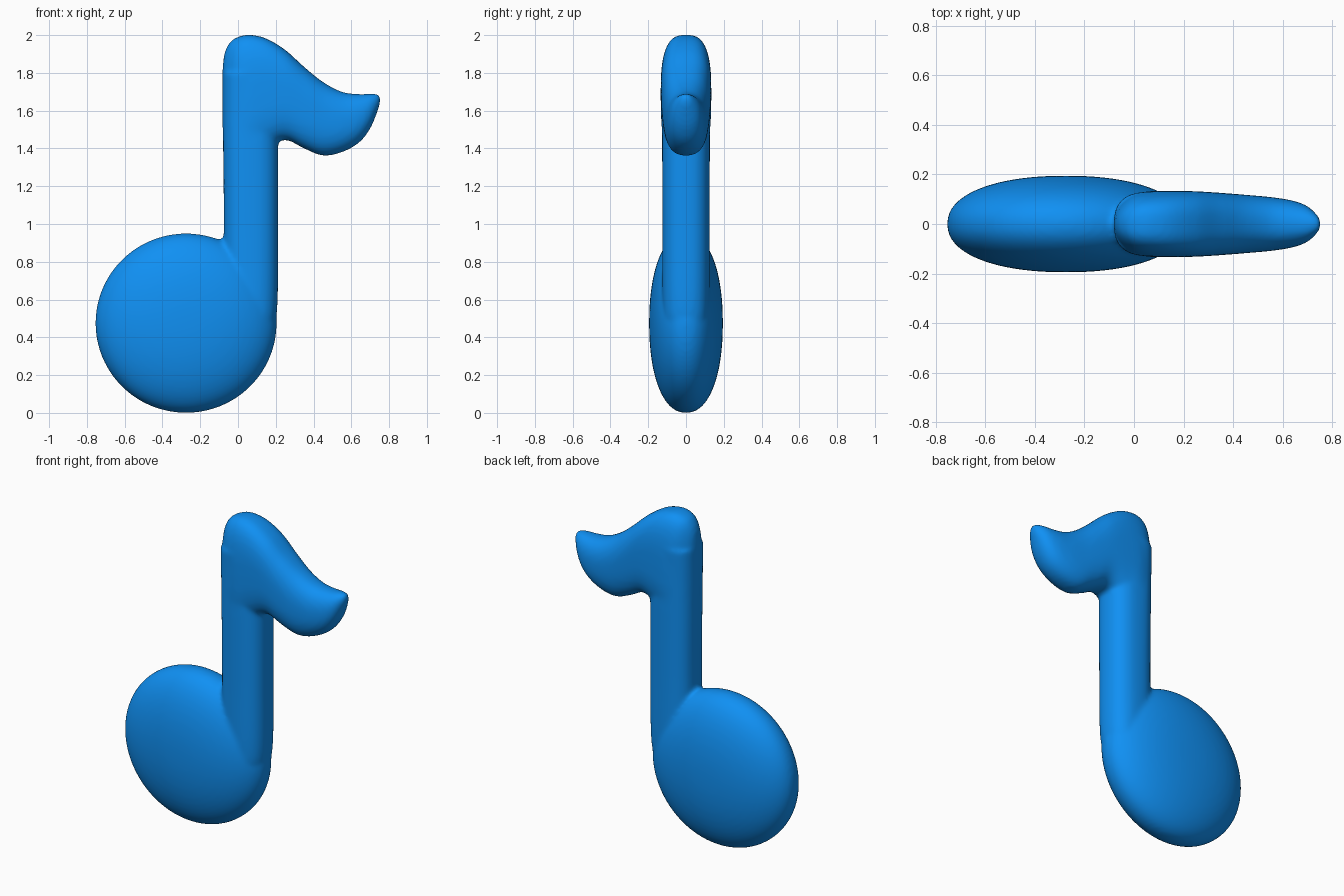
import bpy, bmesh
from math import cos, sin, pi, hypot, copysign

if "Cube" in bpy.data.objects:
    bpy.data.objects.remove(bpy.data.objects["Cube"])

SIDES = 48


def sgn_pow(v, p):
    return copysign(abs(v) ** p, v)


def smooth_rows(rows, steps=6):
    """Catmull-Rom interpolation between section rows."""
    out = []
    for i in range(len(rows) - 1):
        a, b = rows[max(i - 1, 0)], rows[i]
        c, d = rows[i + 1], rows[min(i + 2, len(rows) - 1)]
        for s in range(steps):
            t = s / steps
            out.append([0.5 * (2 * q + (r - p) * t + (2 * p - 5 * q + 4 * r - w) * t * t
                               + (3 * q - p - 3 * r + w) * t ** 3)
                        for p, q, r, w in zip(a, b, c, d)])
    return out + [list(rows[-1])]


def loft(bm, rows, place):
    """Skin rounded sections: (position, low, high, half depth, exponent)."""
    rings = []
    for pos, lo, hi, depth, n in smooth_rows(rows):
        mid, half = (lo + hi) / 2, (hi - lo) / 2
        ring = []
        for k in range(SIDES):
            a = 2 * pi * k / SIDES
            u = mid + half * sgn_pow(cos(a), 2 / n)
            ring.append(bm.verts.new(place(pos, u, depth * sgn_pow(sin(a), 2 / n))))
        rings.append(ring)
    for r0, r1 in zip(rings, rings[1:]):
        for k in range(SIDES):
            j = (k + 1) % SIDES
            bm.faces.new((r0[k], r0[j], r1[j], r1[k]))
    bm.faces.new(rings[0][::-1])
    bm.faces.new(rings[-1])


bm = bmesh.new()

# Round note head: a circular, puffed disc
head = bmesh.ops.create_uvsphere(bm, u_segments=64, v_segments=48, radius=1)["verts"]
for v in head:
    r = min(hypot(v.co.x, v.co.z), 1)
    y = copysign((1 - r ** 2.2) ** 0.45, v.co.y) * 0.195
    v.co = (-0.275 + 0.48 * v.co.x, y, 0.475 + 0.475 * v.co.z)

# Stem, tapering into the head
loft(bm, [(0.15, -0.05, 0.05, 0.05, 2), (0.30, -0.07, 0.14, 0.085, 2.1),
          (0.45, -0.08, 0.19, 0.115, 2.3), (0.60, -0.08, 0.21, 0.125, 2.4),
          (1.00, -0.075, 0.212, 0.125, 2.5), (1.50, -0.08, 0.212, 0.127, 2.5),
          (1.80, -0.082, 0.20, 0.130, 2.5)],
     lambda z, x, y: (x, y, z))

# Curved flag, including the rounded top of the stem
loft(bm, [(-0.082, 1.50, 1.83, 0.02, 2.5), (-0.07, 1.42, 1.91, 0.06, 2.6),
          (-0.04, 1.35, 1.965, 0.095, 2.8), (0.00, 1.32, 1.99, 0.12, 3),
          (0.06, 1.32, 2.002, 0.132, 3), (0.15, 1.40, 1.982, 0.134, 3),
          (0.25, 1.445, 1.922, 0.132, 2.9), (0.35, 1.40, 1.832, 0.126, 2.7),
          (0.45, 1.362, 1.752, 0.118, 2.5), (0.55, 1.380, 1.700, 0.109, 2.4),
          (0.64, 1.430, 1.688, 0.095, 2.3), (0.70, 1.505, 1.690, 0.073, 2.2),
          (0.74, 1.600, 1.690, 0.038, 2), (0.755, 1.650, 1.675, 0.012, 2)],
     lambda x, z, y: (x, y, z))

bmesh.ops.recalc_face_normals(bm, faces=bm.faces)
mesh = bpy.data.meshes.new("music_note")
bm.to_mesh(mesh)
bm.free()
note = bpy.data.objects.new("music_note", mesh)
bpy.context.collection.objects.link(note)

# Fuse the parts into one soft skin
remesh = note.modifiers.new("fuse", "REMESH")
remesh.mode = "VOXEL"
remesh.voxel_size = 0.012
remesh.use_smooth_shade = True
soften = note.modifiers.new("soften", "SMOOTH")
soften.factor = 0.5
soften.iterations = 10

# Blue finish
blue = bpy.data.materials.new("blue")
blue.diffuse_color = (0.005, 0.28, 0.9, 1)
blue.use_nodes = True
blue.node_tree.nodes["Principled BSDF"].inputs["Base Color"].default_value = blue.diffuse_color
mesh.materials.append(blue)
for p in mesh.polygons:
    p.use_smooth = True
